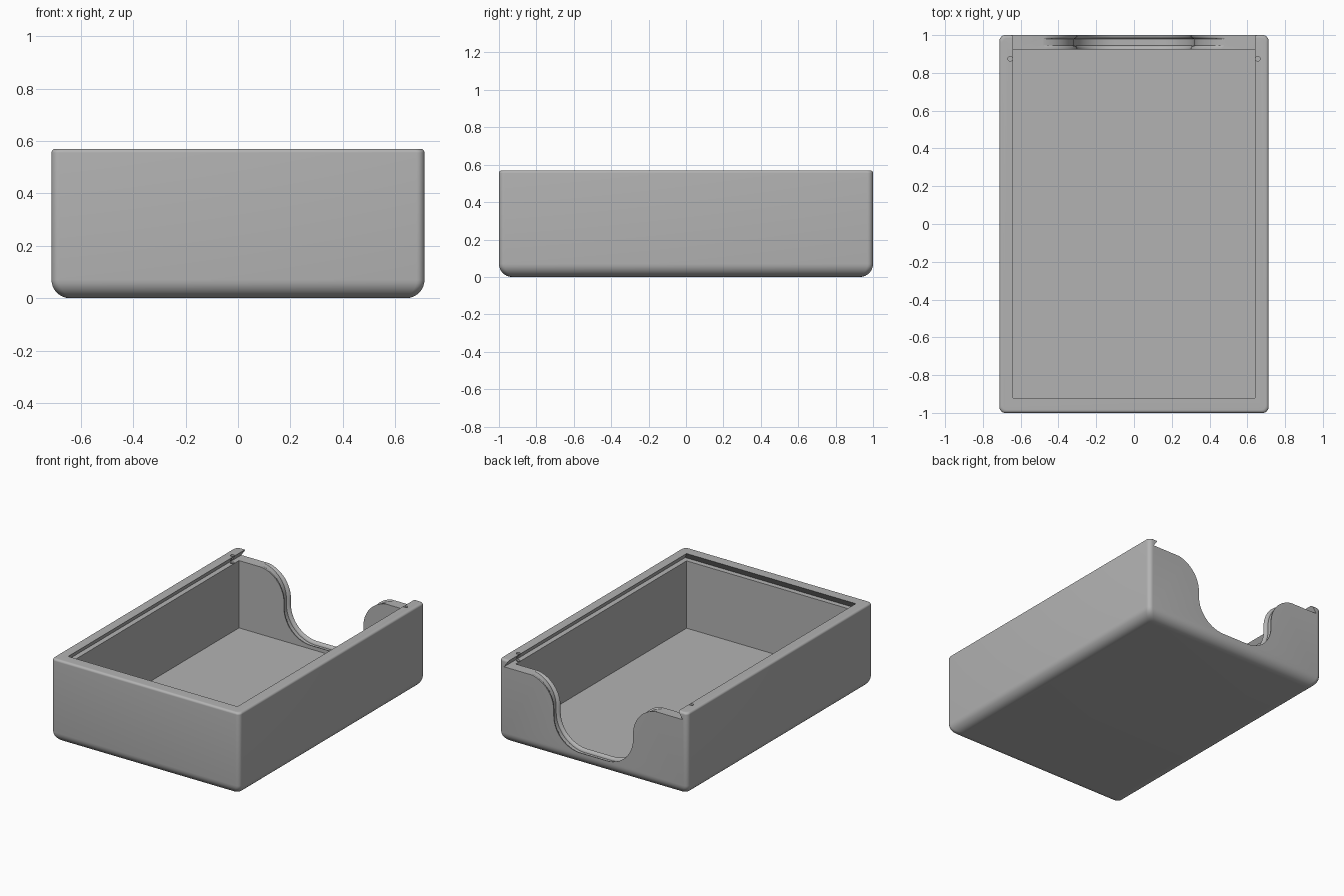
import bpy, bmesh, math

default = bpy.data.objects.get("Cube")
if default:
    bpy.data.objects.remove(default, do_unlink=True)

HALF_X, HALF_Y, HEIGHT = 0.712, 1.0, 0.57
IN_X, IN_FRONT, IN_BACK = 0.64, -0.92, 0.925   # inside of the walls
FLOOR, LEDGE = 0.06, 0.52                      # inside floor, groove bottom
UNDERCUT = 0.035                               # sideways depth of the groove

grey = bpy.data.materials.new("plain grey")
grey.use_nodes = True
grey.diffuse_color = (0.45, 0.45, 0.45, 1)
grey.node_tree.nodes["Principled BSDF"].inputs["Base Color"].default_value = (0.45, 0.45, 0.45, 1)


def loft(name, rings):
    """Closed solid through rings of equal point count."""
    bm = bmesh.new()
    loops = [[bm.verts.new(p) for p in ring] for ring in rings]
    n = len(loops[0])
    for a, b in zip(loops, loops[1:]):
        for i in range(n):
            j = (i + 1) % n
            bm.faces.new((a[i], a[j], b[j], b[i]))
    bm.faces.new(loops[0][::-1])
    bm.faces.new(loops[-1])
    bmesh.ops.recalc_face_normals(bm, faces=bm.faces)
    mesh = bpy.data.meshes.new(name)
    bm.to_mesh(mesh)
    bm.free()
    mesh.materials.append(grey)
    obj = bpy.data.objects.new(name, mesh)
    bpy.context.collection.objects.link(obj)
    return obj


def rectangle(x, front, back, z):
    return [(-x, front, z), (x, front, z), (x, back, z), (-x, back, z)]


def rounded_rectangle(inset, z, r=0.03, steps=6):
    cx, cy = HALF_X - inset - r, HALF_Y - inset - r
    ring = []
    for k, (sx, sy) in enumerate(((1, 1), (-1, 1), (-1, -1), (1, -1))):
        for i in range(steps + 1):
            a = (k + i / steps) * math.pi / 2
            ring.append((sx * cx + r * math.cos(a), sy * cy + r * math.sin(a), z))
    return ring


def cutout_ring(y, d):
    """S-curved opening across the back wall, widened by d."""
    r, low, top, steps = 0.2, 0.085, 0.523, 14
    half = []
    for i in range(steps + 1):                 # hollow curve at the bottom
        a = i / steps * math.pi / 2
        half.append((0.1 + (r + d) * math.sin(a), low + r - (r + d) * math.cos(a)))
    for i in range(steps + 1):                 # round shoulder at the top
        a = i / steps * math.pi / 2
        rr = r - d * math.cos(a)
        half.append((0.1 + 2 * r - rr * math.cos(a), top - r + rr * math.sin(a)))
    half.append((0.1 + 2 * r, HEIGHT + 0.1))
    outline = half + [(-x, z) for x, z in reversed(half)]
    return [(x, y, z) for x, z in outline]


def cut(body, cutter):
    cutter.hide_render = True
    mod = body.modifiers.new(cutter.name, "BOOLEAN")
    mod.operation, mod.solver, mod.object = "DIFFERENCE", "EXACT", cutter
    bpy.context.view_layer.objects.active = body
    bpy.ops.object.modifier_apply(modifier=mod.name)
    bpy.data.objects.remove(cutter, do_unlink=True)


# Outer block: large round along the bottom, small round along the top
profile = []
for r, z_mid, start in ((0.07, 0.07, -90), (0.015, HEIGHT - 0.015, 0)):
    for i in range(9):
        a = math.radians(start + i * 90 / 8)
        profile.append((r - r * math.cos(a), z_mid + r * math.sin(a)))
box = loft("open_box", [rounded_rectangle(inset, z) for inset, z in profile])

# Inner cavity
cut(box, loft("cavity", [rectangle(IN_X, IN_FRONT, IN_BACK, z) for z in (FLOOR, 0.54)]))

# Dovetail groove for a sliding lid, open at the back
slope = UNDERCUT / (HEIGHT - LEDGE)
groove = []
for z in (LEDGE, HEIGHT + 0.03):
    out = (HEIGHT - z) * slope
    groove.append(rectangle(IN_X + out, IN_FRONT - out, HALF_Y + 0.2, z))
cut(box, loft("lid_groove", groove))

# Finger cutout in the back wall, with rounded edges
ROUND = 0.02
stations = [(0.85, ROUND)]
for i in range(6):
    a = i / 5 * math.pi / 2
    stations.append((IN_BACK + ROUND * math.sin(a), ROUND * (1 - math.cos(a))))
for i in range(6):
    a = i / 5 * math.pi / 2
    stations.append((HALF_Y - ROUND * math.cos(a), ROUND * (1 - math.sin(math.pi / 2 - a))))
stations[7:] = [(HALF_Y - y + IN_BACK, d) for y, d in reversed(stations[1:7])]
stations.append((HALF_Y + 0.1, ROUND))
cut(box, loft("finger_cutout", [cutout_ring(y, d) for y, d in stations]))

# Small catch holes through the groove lips
for side in (-1, 1):
    circle = [(side * 0.655 + 0.013 * math.cos(t * math.pi / 8),
               0.875 + 0.013 * math.sin(t * math.pi / 8)) for t in range(16)]
    cut(box, loft("catch_hole", [[(x, y, z) for x, y in circle] for z in (0.5, 0.62)]))

bpy.ops.object.select_all(action="DESELECT")
box.select_set(True)
bpy.context.view_layer.objects.active = box
bpy.ops.object.shade_smooth_by_angle(angle=math.radians(30))
